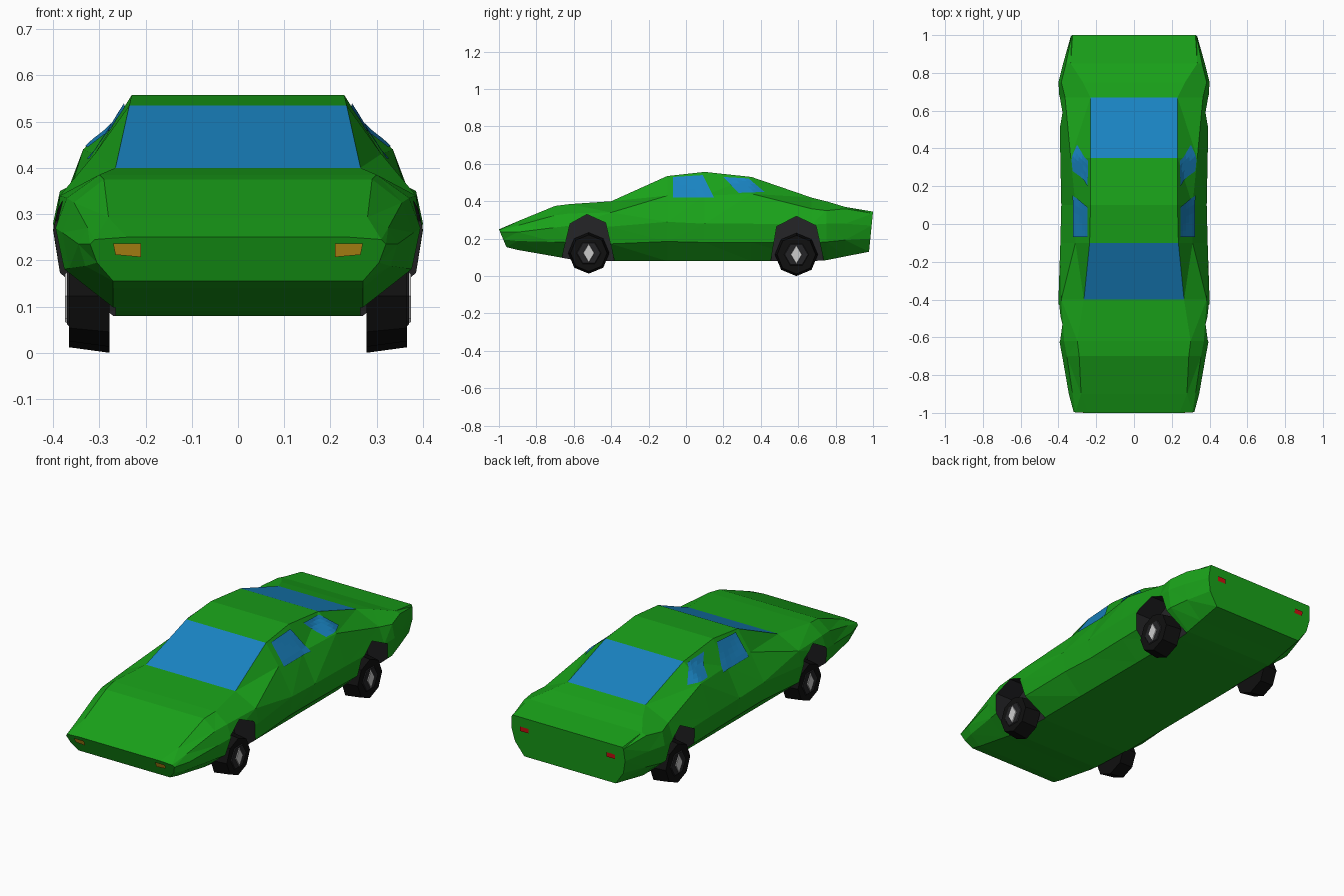
import bpy, bmesh, math
from mathutils import Vector, Matrix
from mathutils.bvhtree import BVHTree

if "Cube" in bpy.data.objects:
    bpy.data.objects.remove(bpy.data.objects["Cube"])


def material(name, rgb):
    m = bpy.data.materials.new(name)
    m.diffuse_color = (*rgb, 1)
    m.use_nodes = True
    m.node_tree.nodes["Principled BSDF"].inputs["Base Color"].default_value = m.diffuse_color
    return m


GREEN = material("green paint", (0.01, 0.36, 0.01))
GLASS = material("blue glass", (0.01, 0.23, 0.54))
DARK = material("dark lining", (0.018, 0.018, 0.02))
BLACK = material("black rubber", (0.005, 0.005, 0.005))
AMBER = material("amber light", (0.6, 0.33, 0.01))
RED = material("red light", (0.6, 0.005, 0.005))


def add_object(name, bm, mats):
    bmesh.ops.recalc_face_normals(bm, faces=bm.faces)
    me = bpy.data.meshes.new(name)
    bm.to_mesh(me)
    bm.free()
    for m in mats:
        me.materials.append(m)
    ob = bpy.data.objects.new(name, me)
    bpy.context.collection.objects.link(ob)
    return ob


# Body cross-sections: y, then x,z of top edge, shoulder, widest side, underside edge
STATIONS = [
    (-1.00, .24, .25, .31, .245, .32, .235, .27, .155),
    (-0.90, .28, .293, .325, .27, .345, .235, .27, .14),
    (-0.70, .29, .375, .355, .325, .38, .26, .27, .105),
    (-0.62, .30, .385, .37, .335, .395, .27, .27, .09),
    (-0.40, .265, .40, .385, .34, .40, .265, .27, .08),
    (-0.10, .235, .535, .31, .43, .39, .29, .27, .08),
    (0.10, .23, .557, .31, .43, .385, .28, .27, .08),
    (0.35, .23, .53, .335, .44, .39, .28, .27, .08),
    (0.67, .23, .42, .365, .36, .395, .275, .27, .08),
    (0.75, .27, .40, .385, .35, .40, .28, .27, .085),
    (0.85, .335, .37, .36, .36, .375, .28, .27, .105),
    (1.00, .325, .345, .33, .335, .335, .27, .27, .13)]

bm = bmesh.new()
rings = []
for i, (y, bx, bz, cx, cz, dx, dz, fx, fz) in enumerate(STATIONS):
    half = [(bx, bz), (cx, cz), (dx, dz), (dx - .015, (dz + fz) / 2), (fx, fz)]
    lean = .42 if i == 0 else -.1 if i == len(STATIONS) - 1 else 0
    loop = half + [(-x, z) for x, z in reversed(half)]
    rings.append([bm.verts.new((x, y + lean * (bz - z), z)) for x, z in loop])
for i, (a, b) in enumerate(zip(rings, rings[1:])):
    for j in range(10):
        k = (j + 1) % 10
        f = bm.faces.new((a[j], a[k], b[k], b[j]))
        # windscreen and rear window
        if j == 9 and STATIONS[i][0] in (-0.40, 0.35):
            f.material_index = 1
bm.faces.new(rings[0])
bm.faces.new(rings[-1])
bmesh.ops.recalc_face_normals(bm, faces=bm.faces)
bmesh.ops.triangulate(bm, faces=[f for f in bm.faces if f.material_index == 0])
skin = BVHTree.FromBMesh(bm)
body = add_object("body", bm, [GREEN, GLASS, DARK])

# Wheel arches cut into the body
FRONT_ARCH = [(-.67, .0), (-.665, .09), (-.62, .28), (-.53, .33), (-.43, .285), (-.385, .09), (-.38, .0)]
REAR_ARCH = [(.45, .0), (.455, .09), (.485, .265), (.59, .32), (.695, .27), (.735, .09), (.74, .0)]
bm = bmesh.new()
for arch in (FRONT_ARCH, REAR_ARCH):
    for s in (-1, 1):
        f = bm.faces.new([bm.verts.new((s * .265, y, z)) for y, z in arch])
        r = bmesh.ops.extrude_face_region(bm, geom=[f])
        verts = [v for v in r["geom"] if isinstance(v, bmesh.types.BMVert)]
        bmesh.ops.translate(bm, verts=verts, vec=(s * .3, 0, 0))
# keep the starting cap of each prism so the cutter is closed
bmesh.ops.holes_fill(bm, edges=[e for e in bm.edges if e.is_boundary])
for f in bm.faces:
    f.material_index = 2
cutter = add_object("arch_cutter", bm, [GREEN, GLASS, DARK])
cutter.hide_render = True
mod = body.modifiers.new("arches", 'BOOLEAN')
mod.operation = 'DIFFERENCE'
mod.solver = 'EXACT'
mod.object = cutter
bpy.context.view_layer.objects.active = body
bpy.ops.object.modifier_apply(modifier=mod.name)
bpy.data.objects.remove(cutter)


# Panels laid on the body skin: corners are (u, v) seen along the x or y axis
def panel(name, corners, axis, side, mat, n=5):
    c = [Vector(p) for p in corners]
    direction = Vector((-side, 0, 0)) if axis == 'x' else Vector((0, -side, 0))
    bm = bmesh.new()
    grid = []
    for i in range(n + 1):
        row = []
        for j in range(n + 1):
            p = c[0].lerp(c[1], i / n).lerp(c[3].lerp(c[2], i / n), j / n)
            at = (0, p.x, p.y) if axis == 'x' else (p.x, 0, p.y)
            hit = skin.ray_cast(Vector(at) - direction * 3, direction)[0]
            row.append(bm.verts.new(hit - direction * .006))
        grid.append(row)
    for i in range(n):
        for j in range(n):
            bm.faces.new((grid[i][j], grid[i + 1][j], grid[i + 1][j + 1], grid[i][j + 1]))
    add_object(name, bm, [mat])


# Wheel parts: tapered drum along x
def drum(name, side, x, y, z, depth, r_in, r_out, sides, mats, squash=1):
    bm = bmesh.new()
    bmesh.ops.create_cone(bm, cap_ends=True, segments=sides, radius1=r_in, radius2=r_out, depth=depth)
    bmesh.ops.rotate(bm, verts=bm.verts, matrix=Matrix.Rotation(side * math.pi / 2, 3, 'Y'))
    bmesh.ops.scale(bm, verts=bm.verts, vec=(1, squash, 1))
    bmesh.ops.translate(bm, verts=bm.verts, vec=(side * x, y, z))
    add_object(name, bm, mats)


for side, tag in ((-1, "left"), (1, "right")):
    panel(f"front_side_window_{tag}", [(-.07, .42), (.15, .42), (.09, .54), (-.07, .53)], 'x', side, GLASS)
    panel(f"rear_side_window_{tag}", [(.28, .445), (.42, .45), (.335, .522), (.2, .53)], 'x', side, GLASS)
    panel(f"front_light_{tag}", [(side * .21, .207), (side * .265, .212), (side * .27, .236), (side * .21, .236)],
          'y', -1, AMBER, 1)
    panel(f"tail_light_{tag}", [(side * .23, .27), (side * .28, .27), (side * .28, .295), (side * .23, .295)],
          'y', 1, RED, 1)
    for end, y, z, r in (("front", -.52, .123, .110), ("rear", .59, .115, .115)):
        drum(f"{end}_tyre_{tag}", side, .322, y, z, .088, r, r - .012, 8, [BLACK])
        drum(f"{end}_rim_{tag}", side, .367, y, z, .006, .068, .062, 6, [DARK])
        drum(f"{end}_hub_{tag}", side, .371, y, z, .006, .052, .048, 4, [], .6)
